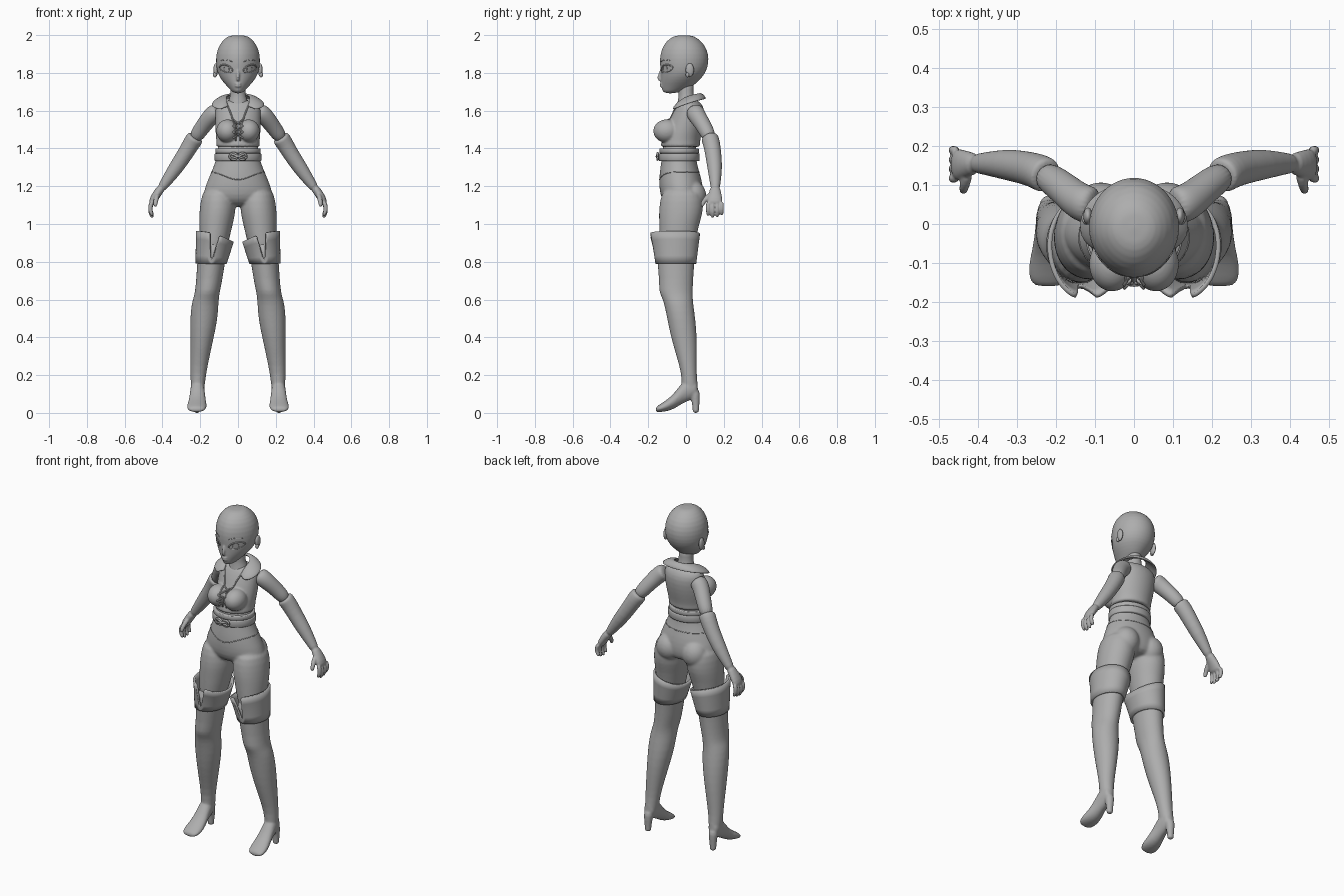
import bpy, bmesh, math
from mathutils import Vector, Matrix
from mathutils.bvhtree import BVHTree

cube = bpy.data.objects.get("Cube")
if cube:
    bpy.data.objects.remove(cube)

GREY = (0.42, 0.42, 0.42, 1)
clay = bpy.data.materials.new("plain grey")
clay.diffuse_color = GREY
clay.use_nodes = True
clay.node_tree.nodes["Principled BSDF"].inputs["Base Color"].default_value = GREY


def skin(bm, loops, caps=True):
    """Bridge a list of equal point loops into a tube."""
    rows = [[bm.verts.new(p) for p in loop] for loop in loops]
    n = len(rows[0])
    for a, b in zip(rows, rows[1:]):
        for i in range(n):
            j = (i + 1) % n
            bm.faces.new((a[i], a[j], b[j], b[i]))
    if caps:
        bm.faces.new(rows[0][::-1])
        bm.faces.new(rows[-1])


def oval(x0, x1, y0, y1, z, n=24, narrow=0.0):
    """Horizontal oval from its bounds; narrow pinches the front."""
    points = []
    for i in range(n):
        a = math.tau * i / n
        pinch = 1 - narrow * max(0, -math.sin(a)) ** 2
        points.append(Vector(((x0 + x1) / 2 + (x1 - x0) / 2 * math.cos(a) * pinch,
                              (y0 + y1) / 2 + (y1 - y0) / 2 * math.sin(a), z)))
    return points


def body(bm, rings, narrow=0.0):
    """Symmetric loft from (height, half width, front, back)."""
    skin(bm, [oval(-w, w, f, b, z, narrow=narrow) for z, w, f, b in rings])


def limb(bm, rings):
    """Upright loft from (height, x0, x1, y0, y1)."""
    skin(bm, [oval(*r[1:], r[0]) for r in rings])


def path(bm, rows, n=12, closed=False):
    """Tube along a path of (point, radius across, radius along y)."""
    pts = [Vector(r[0]) for r in rows]
    loops = []
    for i, (_, r1, r2) in enumerate(rows):
        last = len(pts) - 1
        t = (pts[min(i + 1, last)] - pts[max(i - 1, 0)]).normalized()
        ref = Vector((0, 1, 0)) if abs(t.y) < 0.9 else Vector((0, 0, 1))
        u = ref.cross(t).normalized()
        v = t.cross(u)
        loops.append([pts[i] + u * r1 * math.cos(math.tau * k / n)
                      + v * r2 * math.sin(math.tau * k / n) for k in range(n)])
    skin(bm, loops)


def cord(bm, pts, r):
    path(bm, [(p, r, r) for p in pts], 8)


def ball(bm, centre, size):
    m = Matrix.Translation(centre) @ Matrix.Diagonal((*size, 1))
    bmesh.ops.create_uvsphere(bm, u_segments=24, v_segments=16, radius=1, matrix=m)


def finish(name, bm, mirror=False, subsurf=0, voxel=0, solid=0, smooth=4):
    bmesh.ops.recalc_face_normals(bm, faces=bm.faces)
    mesh = bpy.data.meshes.new(name)
    bm.to_mesh(mesh)
    bm.free()
    mesh.materials.append(clay)
    mesh.shade_smooth()
    obj = bpy.data.objects.new(name, mesh)
    bpy.context.collection.objects.link(obj)
    if mirror:
        obj.modifiers.new("mirror", "MIRROR").use_clip = True
    if solid:
        m = obj.modifiers.new("thickness", "SOLIDIFY")
        m.thickness, m.offset = solid, 0
    if subsurf:
        obj.modifiers.new("round", "SUBSURF").levels = subsurf
        obj.modifiers["round"].render_levels = subsurf
    if voxel:
        m = obj.modifiers.new("fuse", "REMESH")
        m.mode, m.voxel_size, m.use_smooth_shade = "VOXEL", voxel, True
        s = obj.modifiers.new("relax", "SMOOTH")
        s.factor, s.iterations = 0.5, smooth
    return obj


def surface(obj):
    bpy.context.view_layer.update()
    return BVHTree.FromObject(obj, bpy.context.evaluated_depsgraph_get())


def front(tree, x, z, lift=0.0):
    hit = tree.ray_cast(Vector((x, -1, z)), Vector((0, 1, 0)))[0]
    return (hit or Vector((x, -0.1, z))) - Vector((0, lift, 0))


# Head with nose, lips, ears
bm = bmesh.new()
body(bm, [(2.0, .04, -.05, .03), (1.985, .068, -.085, .06), (1.95, .1, -.12, .1),
          (1.9, .117, -.138, .12), (1.85, .118, -.14, .121), (1.81, .112, -.135, .108),
          (1.78, .1, -.134, .09), (1.75, .078, -.133, .06), (1.72, .05, -.13, .025),
          (1.69, .024, -.122, -.05)], narrow=.12)
path(bm, [((0, -.125, 1.83), .006, .008), ((0, -.138, 1.79), .008, .01),
          ((0, -.146, 1.768), .01, .01), ((0, -.13, 1.758), .008, .008)])
for z in (1.742, 1.73):
    ball(bm, (0, -.13, z), (.017, .009, .006))
head = finish("head", bm, subsurf=1, voxel=.005, smooth=3)
bm = bmesh.new()
ball(bm, (.118, .02, 1.815), (.012, .022, .036))
ball(bm, (.122, .008, 1.79), (.01, .01, .014))
finish("ears", bm, mirror=True)

# Eyes: almond rims, iris rings and brows laid on the face
face = surface(head)
bm = bmesh.new()
rim, iris = [], []
for i in range(25):
    a = math.tau * i / 24
    c, s = math.cos(a), math.sin(a)
    rim.append(front(face, .063 + .034 * c, 1.82 + .022 * s * (1 if s > 0 else .8) + .008 * c))
    iris.append(front(face, .061 + .014 * c, 1.82 + .02 * s))
cord(bm, rim, .0025)
cord(bm, rim[:13], .004)
cord(bm, iris, .0018)
cord(bm, [front(face, .03 + .01 * i, 1.858 + .006 * i - .0008 * i * i) for i in range(7)], .002)
finish("eyes_and_brows", bm, mirror=True)

# Neck
bm = bmesh.new()
body(bm, [(1.76, .042, -.05, .045), (1.71, .039, -.04, .038), (1.67, .042, -.038, .042),
          (1.63, .06, -.05, .06), (1.58, .06, -.05, .05)])
finish("neck", bm, subsurf=1)

# Vest with bust
bm = bmesh.new()
body(bm, [(1.66, .065, -.03, .06), (1.635, .115, -.05, .085), (1.6, .122, -.07, .1),
          (1.54, .122, -.095, .097), (1.48, .12, -.12, .085), (1.44, .115, -.13, .075),
          (1.415, .118, -.135, .075), (1.405, .116, -.135, .073)])
for side in (-1, 1):
    ball(bm, (.056 * side, -.102, 1.492), (.06, .072, .062))
vest = finish("vest", bm, subsurf=1, voxel=.006)

# Neckline trim and lacing
chest = surface(vest)
bm = bmesh.new()
for side in (-1, 1):
    cord(bm, [front(chest, side * (.012 + .05 * t * t), 1.44 + .2 * t) for t in
              [i / 12 for i in range(13)]], .004)
    for k in range(3):
        z = 1.455 + .032 * k
        cord(bm, [front(chest, side * .026 * t, z + .016 * (t + 1), .004)
                  for t in (-1, -.5, 0, .5, 1)], .004)
finish("neckline_lacing", bm)

# Folded collar
inner = [(.05, -.055, 1.615), (.058, -.03, 1.655), (.062, .01, 1.675), (.045, .055, 1.685), (0, .07, 1.688)]
outer = [(.09, -.075, 1.6), (.148, -.035, 1.622), (.135, .045, 1.648), (.08, .095, 1.66), (0, .108, 1.662)]
bm = bmesh.new()
rows = []
for a, b in zip(inner, outer):
    mid = (Vector(a) + Vector(b)) / 2 + Vector((0, 0, .012))
    rows.append([bm.verts.new(p) for p in (a, mid, b)])
for a, b in zip(rows, rows[1:]):
    for k in range(2):
        bm.faces.new((a[k], a[k + 1], b[k + 1], b[k]))
finish("collar", bm, mirror=True, solid=.014, subsurf=2)

# Hips, buttocks and thighs
bm = bmesh.new()
body(bm, [(1.45, .105, -.12, .06), (1.39, .11, -.125, .055), (1.34, .117, -.13, .055),
          (1.29, .136, -.138, .066), (1.24, .158, -.143, .083), (1.18, .182, -.142, .093),
          (1.13, .185, -.13, .09), (1.09, .12, -.09, .07)])
for side in (-1, 1):
    limb(bm, [(z, *sorted((side * a, side * b)), f, k) for z, a, b, f, k in
              [(1.2, .03, .18, -.12, .08), (1.12, .008, .2, -.14, .095), (1.05, .015, .206, -.145, .088),
               (1.0, .027, .207, -.142, .07), (.9, .05, .203, -.14, .05), (.82, .075, .2, -.13, .04)]])
    ball(bm, (.085 * side, .035, 1.15), (.075, .073, .08))
hips = finish("hips_and_thighs", bm, subsurf=1, voxel=.007, smooth=6)

# Trouser waist seam
tree = surface(hips)
bm = bmesh.new()
seam = []
for i in range(49):
    a = math.tau * i / 48
    out = Vector((math.sin(a), -math.cos(a), 0))
    start = Vector((0, -.03, 1.275 - .04 * max(0, math.cos(a)) ** 3))
    seam.append(tree.ray_cast(start + out, -out)[0])
cord(bm, seam, .0025)
finish("waist_seam", bm)

# Belt straps and knotted buckle
bm = bmesh.new()
for z, h, grow in ((1.387, .013, .008), (1.354, .02, .012)):
    w = .112 + grow
    skin(bm, [oval(-w + d, w - d, -.132 - grow + d, .06 + grow - d, z + k * h, 48)
              for k, d in ((-1, .02), (-1, .002), (-.8, 0), (.8, 0), (1, .002), (1, .02))])
for side in (-1, 1):
    ring = [Vector((.024 * side + .02 * math.cos(math.tau * i / 16), -.15,
                    1.358 + .018 * math.sin(math.tau * i / 16))) for i in range(17)]
    cord(bm, ring, .006)
    cord(bm, [(-.04, -.15, 1.358 - .014 * side), (0, -.155, 1.358), (.04, -.15, 1.358 + .014 * side)], .006)
finish("belt", bm)

# Upper arms
bm = bmesh.new()
path(bm, [((.1, .045, 1.6), .04, .045), ((.125, .05, 1.588), .049, .05), ((.152, .066, 1.56), .046, .046),
          ((.19, .1, 1.51), .041, .041), ((.235, .13, 1.445), .038, .038)], 20)
finish("upper_arms", bm, mirror=True, subsurf=2)

# Long gloves with hands
bm = bmesh.new()
path(bm, [((.222, .122, 1.463), .042, .042), ((.229, .126, 1.453), .047, .047),
          ((.245, .135, 1.43), .046, .046), ((.28, .145, 1.37), .042, .043),
          ((.33, .153, 1.295), .04, .04), ((.38, .155, 1.225), .029, .029), ((.415, .155, 1.175), .022, .024)], 20)
path(bm, [((.4, .155, 1.2), .024, .025), ((.425, .154, 1.165), .023, .033),
          ((.448, .152, 1.13), .022, .042), ((.46, .152, 1.098), .016, .041)], 16)
for i in range(4):
    y, drop = .117 + .024 * i, (.0, .01, .007, -.004)[i]
    path(bm, [((.455, y, 1.12), .013, .012), ((.467, y, 1.085 - drop), .012, .012),
              ((.462, y, 1.062 - drop), .011, .011), ((.45, y, 1.042 - drop), .009, .009)])
path(bm, [((.425, .135, 1.16), .015, .015), ((.433, .105, 1.135), .014, .014),
          ((.437, .088, 1.11), .012, .012), ((.438, .083, 1.09), .009, .009)])
finish("gloves", bm, mirror=True, subsurf=1, voxel=.0045, smooth=2)

# Boots: shaft, foot and heel
bm = bmesh.new()
limb(bm, [(.93, .045, .207, -.155, .06), (.8, .068, .216, -.153, .045), (.7, .083, .222, -.142, .038),
          (.645, .095, .228, -.144, .036), (.615, .1, .234, -.13, .036), (.58, .103, .246, -.116, .038),
          (.5, .107, .254, -.1, .05), (.4, .128, .252, -.08, .058), (.3, .15, .252, -.05, .058),
          (.2, .17, .252, -.022, .056), (.14, .176, .25, -.025, .064), (.09, .185, .245, -.02, .065)])
turn = [(p[0], *p[1:]) for p in
        [(.065, .188, .242, .09, .16), (.03, .178, .25, .07, .2), (-.02, .176, .254, .05, .165),
         (-.06, .17, .26, .022, .105), (-.1, .165, .27, .008, .07), (-.14, .168, .272, .004, .045),
         (-.162, .185, .255, .004, .028)]]
skin(bm, [[Vector((p.x, p.z, p.y)) for p in oval(*r[1:], r[0])] for r in turn])
limb(bm, [(.13, .185, .247, .015, .075), (.07, .194, .24, .028, .074),
          (.02, .2, .235, .036, .068), (-.002, .198, .237, .034, .07)])
finish("boots", bm, mirror=True, subsurf=1, voxel=.006, smooth=3)

# Boot cuffs, flared and slit at the front
bm = bmesh.new()
n = 72
low, high = oval(.066, .219, -.156, .048, .79, n), oval(.028, .216, -.178, .068, .935, n)
loops = [[], [], [], [], []]
for i in range(n):
    a = math.tau * i / n
    slit = max(0, 1 - abs(a - 1.5 * math.pi) / .27)
    top = high[i] + Vector((0, 0, .028 * math.cos(a) + .012 * math.sin(a) ** 2))
    t_max = 1 - .85 * min(1, slit * 1.3)
    for k, loop in enumerate(loops):
        t = t_max * k / 4
        loop.append(low[i].lerp(top, t) + Vector((0, -.012 * max(0, -math.sin(a)) * t ** 3, 0)))
skin(bm, loops, caps=False)
finish("boot_cuffs", bm, mirror=True, solid=.012)
